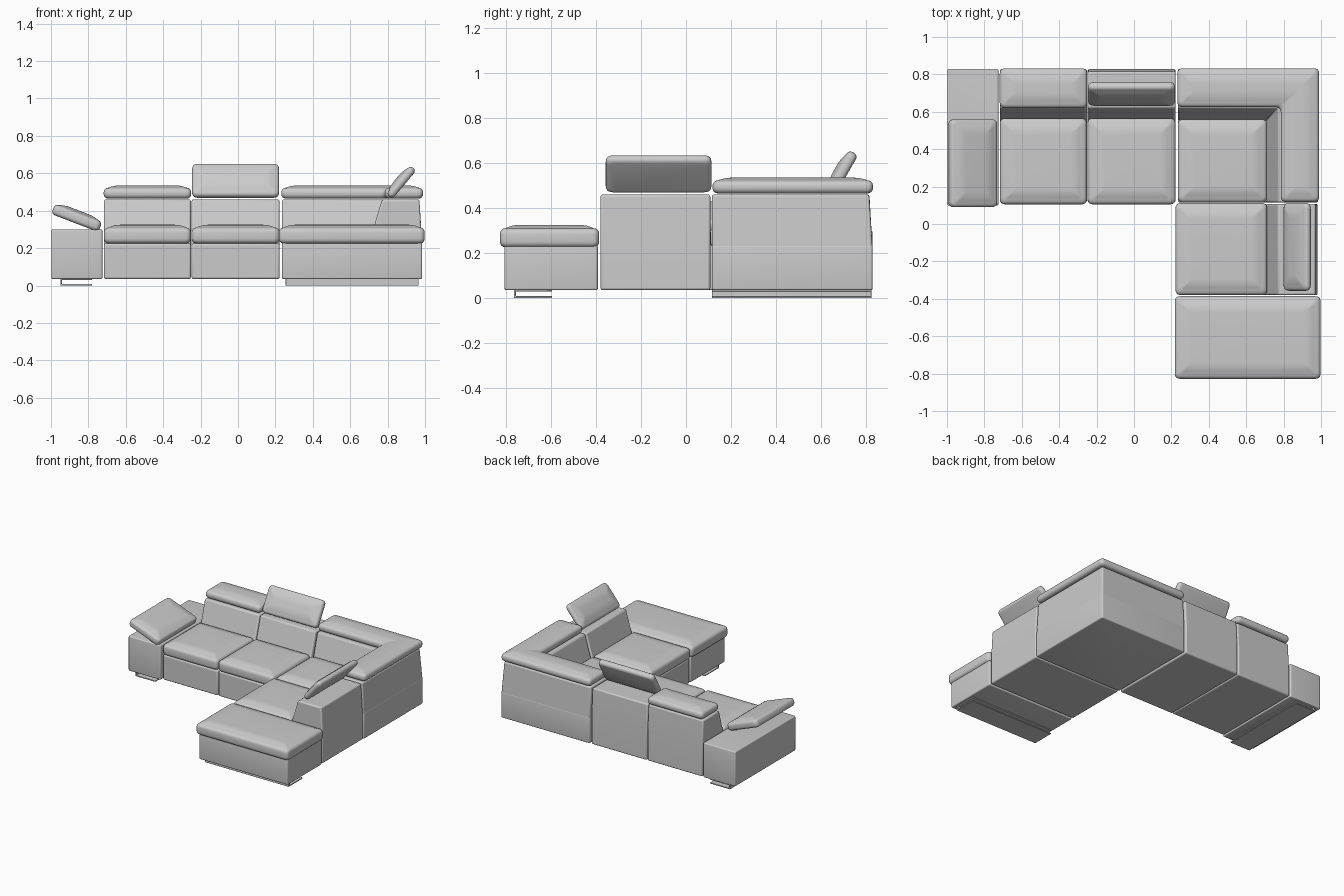
import bpy, bmesh, math
from mathutils import Vector, Matrix

old = bpy.data.objects.get("Cube")
if old:
    bpy.data.objects.remove(old, do_unlink=True)

leather = bpy.data.materials.new("grey leather")
leather.use_nodes = True
GREY = (0.6, 0.6, 0.6, 1)
leather.diffuse_color = GREY
leather.node_tree.nodes["Principled BSDF"].inputs["Base Color"].default_value = GREY


def loft(name, rings, bevel=0.0):
    """Skin a stack of closed rings, cap both ends, shade smooth with sharp edges."""
    bm = bmesh.new()
    loops = [[bm.verts.new(p) for p in ring] for ring in rings]
    for a, b in zip(loops, loops[1:]):
        n = len(a)
        for i in range(n):
            j = (i + 1) % n
            bm.faces.new((a[i], a[j], b[j], b[i]))
    bm.faces.new(loops[0][::-1])
    bm.faces.new(loops[-1])
    bmesh.ops.recalc_face_normals(bm, faces=bm.faces)
    mesh = bpy.data.meshes.new(name)
    bm.to_mesh(mesh)
    bm.free()
    mesh.materials.append(leather)
    obj = bpy.data.objects.new(name, mesh)
    bpy.context.collection.objects.link(obj)
    if bevel:
        mod = obj.modifiers.new("soft edges", "BEVEL")
        mod.width, mod.segments = bevel, 3
        mod.limit_method, mod.angle_limit = "ANGLE", math.radians(30)
    bpy.ops.object.select_all(action="DESELECT")
    obj.select_set(True)
    bpy.context.view_layer.objects.active = obj
    bpy.ops.object.shade_smooth_by_angle(angle=math.radians(40))
    return obj


def rect(x0, x1, y0, y1):
    return [(x0, y0), (x1, y0), (x1, y1), (x0, y1)]


def outline(points, inset, radius):
    """Inset a counter-clockwise outline and round its corners."""
    pts = [Vector(p) for p in points]
    result = []
    for i, p in enumerate(pts):
        d1 = (p - pts[i - 1]).normalized()
        d2 = (pts[(i + 1) % len(pts)] - p).normalized()
        q = p + inset * Vector((-d1.y - d2.y, d1.x + d2.x))
        a, b = q - radius * d1, q + radius * d2
        for k in range(6):
            t = k / 5
            result.append(a * (1 - t) ** 2 + q * 2 * t * (1 - t) + b * t * t)
    return result


def cushion(name, points, z0, z1, edge=0.025, crown=0.015, corner=0.03, matrix=None):
    """Padded block: rounded rim and a softly crowned top."""
    steps = [math.radians(a) for a in (0, 22, 45, 67, 90)]
    shoulder = z1 - crown
    levels = [(edge * (1 - math.sin(a)), z0 + edge * (1 - math.cos(a))) for a in steps]
    levels += [(edge * (1 - math.cos(a)), shoulder - edge * (1 - math.sin(a))) for a in steps]
    if crown:
        levels += [(edge + 0.06 * t, shoulder + crown * (1 - (1 - t) ** 2))
                   for t in (0.25, 0.5, 0.75, 1)]
    rings = []
    for inset, z in levels:
        r = max(corner - inset * 0.5, 0.008)
        rings.append([Vector((p.x, p.y, z)) for p in outline(points, inset, r)])
    obj = loft(name, rings)
    if matrix:
        obj.matrix_world = matrix
    return obj


def tilted(name, width, depth, thick, centre, angle, axis):
    """Loose cushion turned about one axis."""
    turn = Matrix.Translation(centre) @ Matrix.Rotation(math.radians(angle), 4, axis)
    return cushion(name, rect(-width / 2, width / 2, -depth / 2, depth / 2),
                   -thick / 2, thick / 2, edge=0.02, crown=0.012, matrix=turn)


def block(name, x0, x1, y0, y1, z0, z1):
    return cushion(name, rect(x0, x1, y0, y1), z0, z1, edge=0.008, crown=0, corner=0.012)


FLOOR, SEAT, BACK = 0.035, 0.225, 0.46


def seat_frame(name, front, inner, outer, start, end, along_x):
    """Seat base and sloped backrest drawn as one side profile."""
    profile = [(front, FLOOR), (outer, FLOOR), (outer, 0.25), (outer - 0.012, BACK),
               (inner + 0.07, BACK), (inner, SEAT), (front, SEAT)]
    rings = [[(s, d, z) if along_x else (d, s, z) for d, z in profile]
             for s in (start, end)]
    return loft(name, rings, bevel=0.01)


# Straight seats along the back
for side, x0, x1 in (("right", -0.717, -0.252), ("middle", -0.248, 0.222)):
    seat_frame(side + "_seat_frame", 0.115, 0.55, 0.828, x0, x1, True)
    cushion(side + "_seat_cushion", rect(x0, x1, 0.105, 0.565), SEAT, 0.325)

# Side seat on the left wing
seat_frame("wing_seat_frame", 0.235, 0.70, 0.982, -0.38, 0.108, False)
cushion("wing_seat_cushion", rect(0.222, 0.712, -0.38, 0.112), SEAT, 0.325)

# Corner module with an L-shaped backrest
block("corner_base", 0.235, 0.985, 0.115, 0.83, FLOOR, SEAT + 0.01)


def ell(x_in, y_in, x_out, y_out, x0=0.235, y0=0.115):
    return [(x_in, y0), (x_out, y0), (x_out, y_out), (x0, y_out), (x0, y_in), (x_in, y_in)]


loft("corner_backrest",
     [[(x, y, z) for x, y in ell(*dims)] for z, dims in (
         (SEAT - 0.01, (0.70, 0.55, 0.985, 0.83)),
         (BACK, (0.77, 0.62, 0.97, 0.815)))], bevel=0.01)
cushion("corner_seat_cushion", rect(0.235, 0.712, 0.115, 0.56), SEAT, 0.325)
cushion("corner_back_pad", ell(0.785, 0.625, 0.99, 0.832, 0.232, 0.118),
        BACK + 0.005, 0.535, edge=0.024, crown=0.012)

# Ottoman end of the wing
block("ottoman_base", 0.235, 0.985, -0.808, -0.392, FLOOR, SEAT + 0.01)
cushion("ottoman_cushion", rect(0.218, 0.998, -0.828, -0.386), SEAT, 0.325)

# Armrest with its folded-up pad
block("armrest_base", -0.998, -0.725, 0.098, 0.83, FLOOR, 0.30)
tilted("armrest_pad", 0.27, 0.47, 0.07, (-0.86, 0.325, 0.367), 21, "Y")

# Head pads: one folded flat, two raised
cushion("right_back_pad", rect(-0.718, -0.25, 0.62, 0.832), BACK + 0.005, 0.535,
        edge=0.024, crown=0.012)
tilted("middle_headrest", 0.465, 0.2, 0.06, (-0.013, 0.69, 0.563), 60, "X")
tilted("wing_headrest", 0.2, 0.47, 0.055, (0.868, -0.122, 0.556), 50, "Y").rotation_euler = (
    0, math.radians(-50), 0)


def runner_foot(name, start, direction, width, side0, side1, along_x):
    """Flat strap bent into an open C under the base."""
    t, top = 0.008, FLOOR + 0.002
    curve = [(0.0, 0.0), (width, 0.0), (width, t), (t, t), (t, top - t),
             (width, top - t), (width, top), (0.0, top)]
    rings = []
    for s in (side0, side1):
        ring = [(start + direction * u, z) for u, z in curve]
        rings.append([(s, d, z) if along_x else (d, s, z) for d, z in ring])
    return loft(name, rings, bevel=0.002)


runner_foot("armrest_foot", -0.95, 1, 0.17, 0.115, 0.825, False)
runner_foot("ottoman_foot", -0.765, 1, 0.17, 0.255, 0.965, True)
